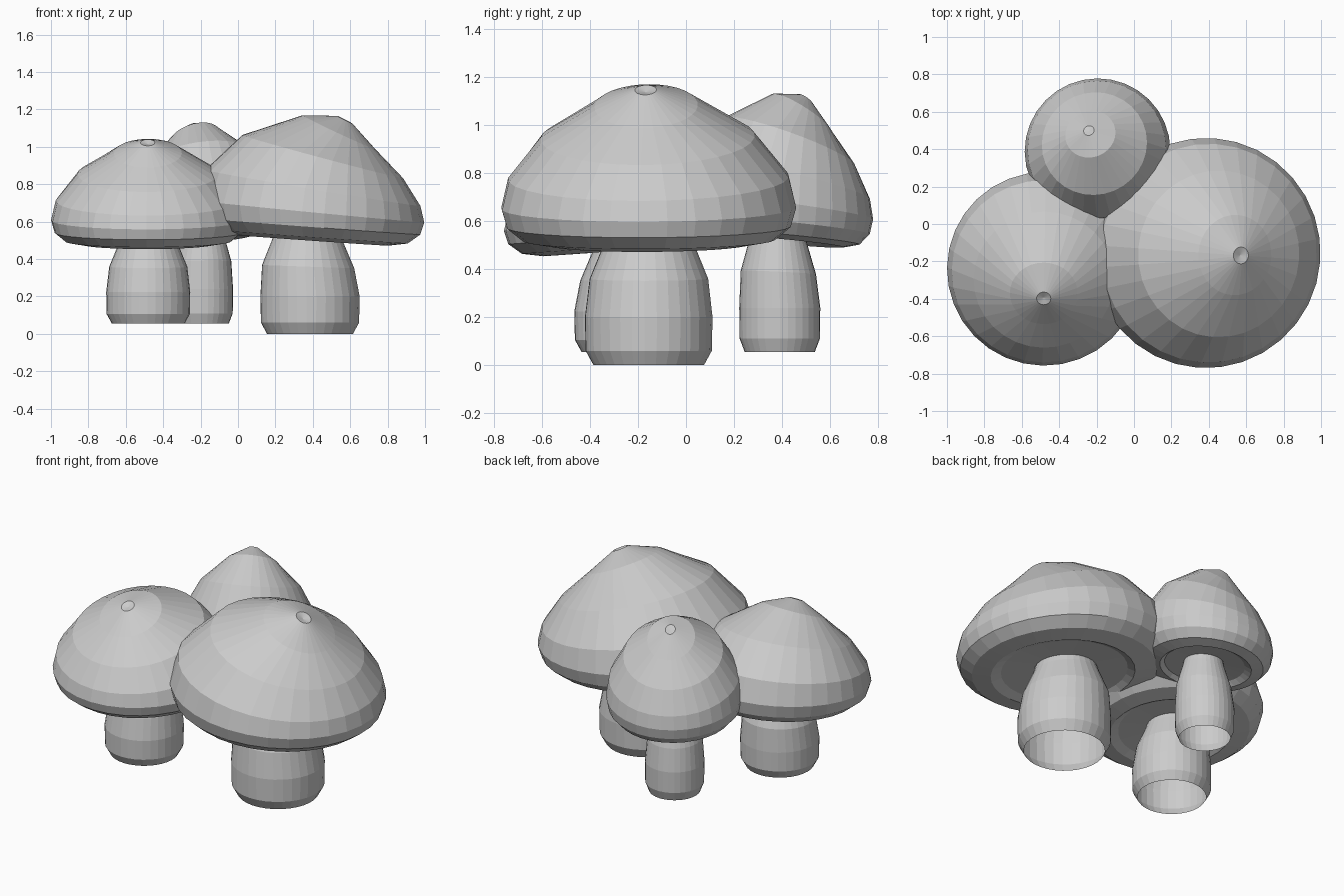
import bpy, bmesh
from math import sin, cos, pi, radians

if "Cube" in bpy.data.objects:
    bpy.data.objects.remove(bpy.data.objects["Cube"])

SEG = 32

# ring profiles: (centre x, centre z, radius, tilt in degrees toward +x)
CAP = [
    (0.00, 0.535, 0.17, 3),    # underside, next to the stem
    (0.00, 0.525, 0.36, 4),
    (0.01, 0.500, 0.41, 4),    # lip
    (0.00, 0.520, 0.525, 4),
    (0.00, 0.575, 0.592, 4.3),
    (0.00, 0.655, 0.615, 5.5), # widest
    (0.015, 0.780, 0.585, 9.5),
    (0.068, 0.948, 0.446, 15),
    (0.155, 1.078, 0.215, 25),
    (0.187, 1.145, 0.045, 27),
]
CAP_TIP = (0.182, 1.135)
STEM = [
    (0.00, 0.000, 0.230, 0),
    (0.00, 0.060, 0.263, 0),
    (0.00, 0.200, 0.266, 0),
    (-0.01, 0.360, 0.247, 2),
    (-0.01, 0.500, 0.190, 4),
    (-0.01, 0.560, 0.170, 4),
]


def loft(name, rings, tip=None):
    """Skin a stack of tilted rings, optionally closed by a tip point."""
    bm = bmesh.new()
    loops = []
    for cx, cz, r, tilt in rings:
        t = radians(tilt)
        loops.append([
            bm.verts.new((cx + r * cos(a) * cos(t), r * sin(a), cz - r * cos(a) * sin(t)))
            for a in (2 * pi * i / SEG for i in range(SEG))])
    for lo, hi in zip(loops, loops[1:]):
        for i in range(SEG):
            j = (i + 1) % SEG
            bm.faces.new((lo[i], lo[j], hi[j], hi[i]))
    if tip:
        v = bm.verts.new((tip[0], 0, tip[1]))
        top = loops[-1]
        for i in range(SEG):
            bm.faces.new((top[i], top[(i + 1) % SEG], v))
    me = bpy.data.meshes.new(name)
    bm.to_mesh(me)
    bm.free()
    ob = bpy.data.objects.new(name, me)
    bpy.context.collection.objects.link(ob)
    return ob


# three mushrooms: position, scale, heading of the lean
for label, loc, scale, heading in [
    ("large", (0.385, -0.155, 0), (1, 1, 1), -4),
    ("medium", (-0.48, -0.24, 0.055), (0.845, 0.845, 0.845), -91),
    ("small", (-0.195, 0.39, 0.055), (0.634, 0.634, 0.92), 113),
]:
    for ob in (loft(label + "_mushroom_cap", CAP, CAP_TIP),
               loft(label + "_mushroom_stem", STEM)):
        ob.location = loc
        ob.scale = scale
        ob.rotation_euler.z = radians(heading)
